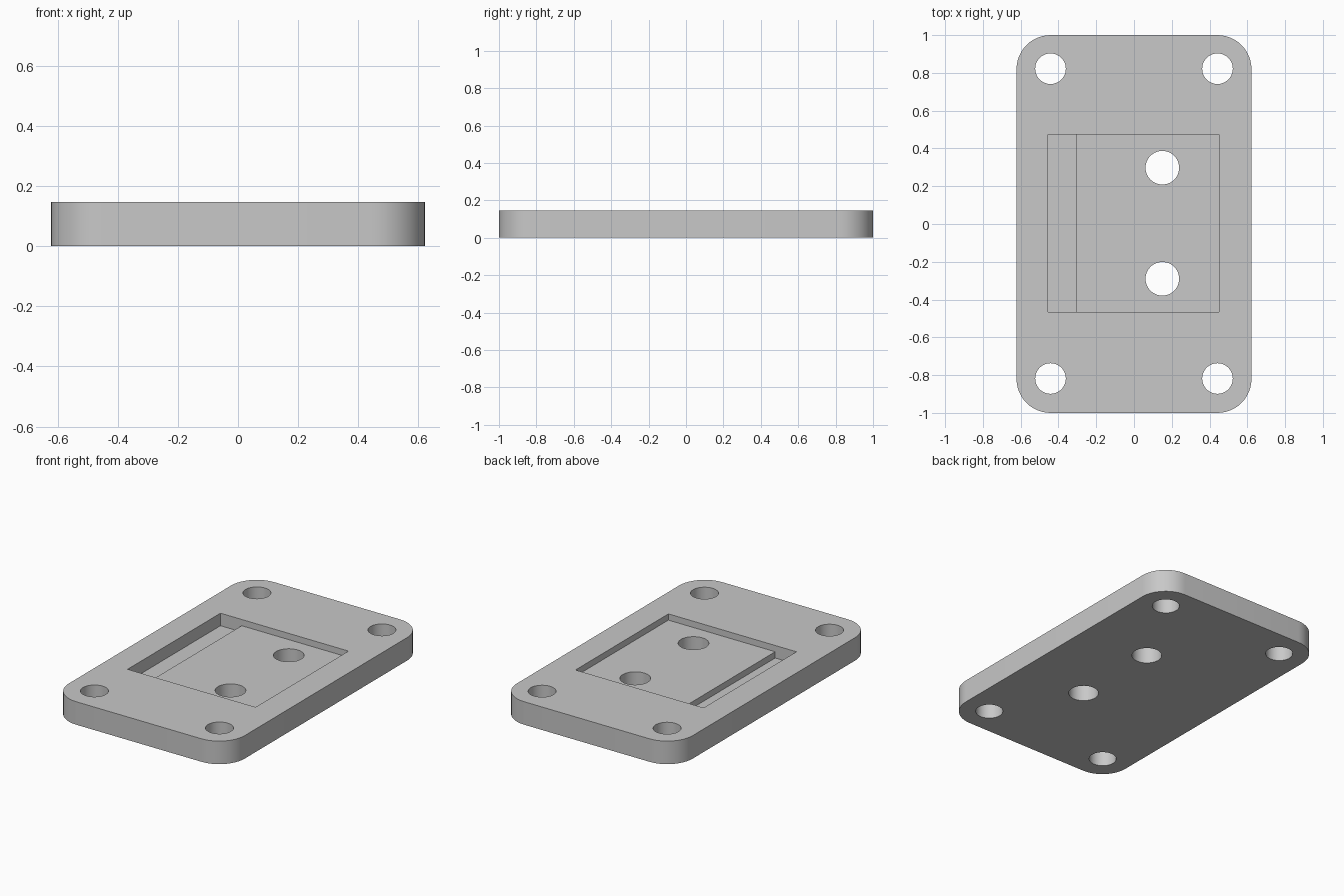
import bpy
import bmesh
from math import radians
from mathutils import Matrix, Vector

default_cube = bpy.data.objects.get("Cube")
if default_cube:
    bpy.data.objects.remove(default_cube)

HALF_X, HALF_Y, THICK = 0.622, 1.0, 0.147
CORNER = 0.18

grey = bpy.data.materials.new("light grey")
grey.use_nodes = True
colour = (0.58, 0.58, 0.58, 1)
grey.diffuse_color = colour
grey.node_tree.nodes["Principled BSDF"].inputs["Base Color"].default_value = colour


def make_object(name, bm):
    bmesh.ops.recalc_face_normals(bm, faces=bm.faces)
    mesh = bpy.data.meshes.new(name)
    bm.to_mesh(mesh)
    bm.free()
    mesh.materials.append(grey)
    obj = bpy.data.objects.new(name, mesh)
    bpy.context.collection.objects.link(obj)
    return obj


def box(low, high):
    bm = bmesh.new()
    low, high = Vector(low), Vector(high)
    bmesh.ops.create_cube(bm, size=1, matrix=Matrix.Translation((low + high) / 2)
                          @ Matrix.Diagonal((high - low).to_4d()))
    return bm


def cut(target, cutter):
    mod = target.modifiers.new("cut", "BOOLEAN")
    mod.operation = "DIFFERENCE"
    mod.solver = "EXACT"
    mod.object = cutter
    bpy.context.view_layer.objects.active = target
    bpy.ops.object.modifier_apply(modifier=mod.name)
    bpy.data.objects.remove(cutter)


def drill(target, x, y, radius):
    bm = bmesh.new()
    bmesh.ops.create_cone(bm, cap_ends=True, segments=48, radius1=radius, radius2=radius,
                          depth=1, matrix=Matrix.Translation((x, y, 0)))
    cut(target, make_object("hole_cutter", bm))


# Plate with rounded upright corners
bm = box((-HALF_X, -HALF_Y, 0), (HALF_X, HALF_Y, THICK))
upright = [e for e in bm.edges if abs(e.verts[0].co.z - e.verts[1].co.z) > THICK / 2]
bmesh.ops.bevel(bm, geom=upright, offset=CORNER, segments=12, profile=0.5, affect="EDGES")
plate = make_object("mounting_plate", bm)

# Stepped pocket: shallow floor, with a deeper channel along one side
for right_edge, depth in ((0.45, 0.04), (-0.305, 0.08)):
    cut(plate, make_object("pocket_cutter", box((-0.455, -0.465, THICK - depth),
                                                (right_edge, 0.473, THICK + 0.1))))

# Corner bolt holes
for x in (-0.442, 0.442):
    for y in (-0.818, 0.822):
        drill(plate, x, y, 0.081)

# Two larger holes through the pocket floor
for y in (-0.29, 0.298):
    drill(plate, 0.15, y, 0.089)

bpy.ops.object.select_all(action="DESELECT")
plate.select_set(True)
bpy.context.view_layer.objects.active = plate
bpy.ops.object.shade_smooth_by_angle(angle=radians(30))
